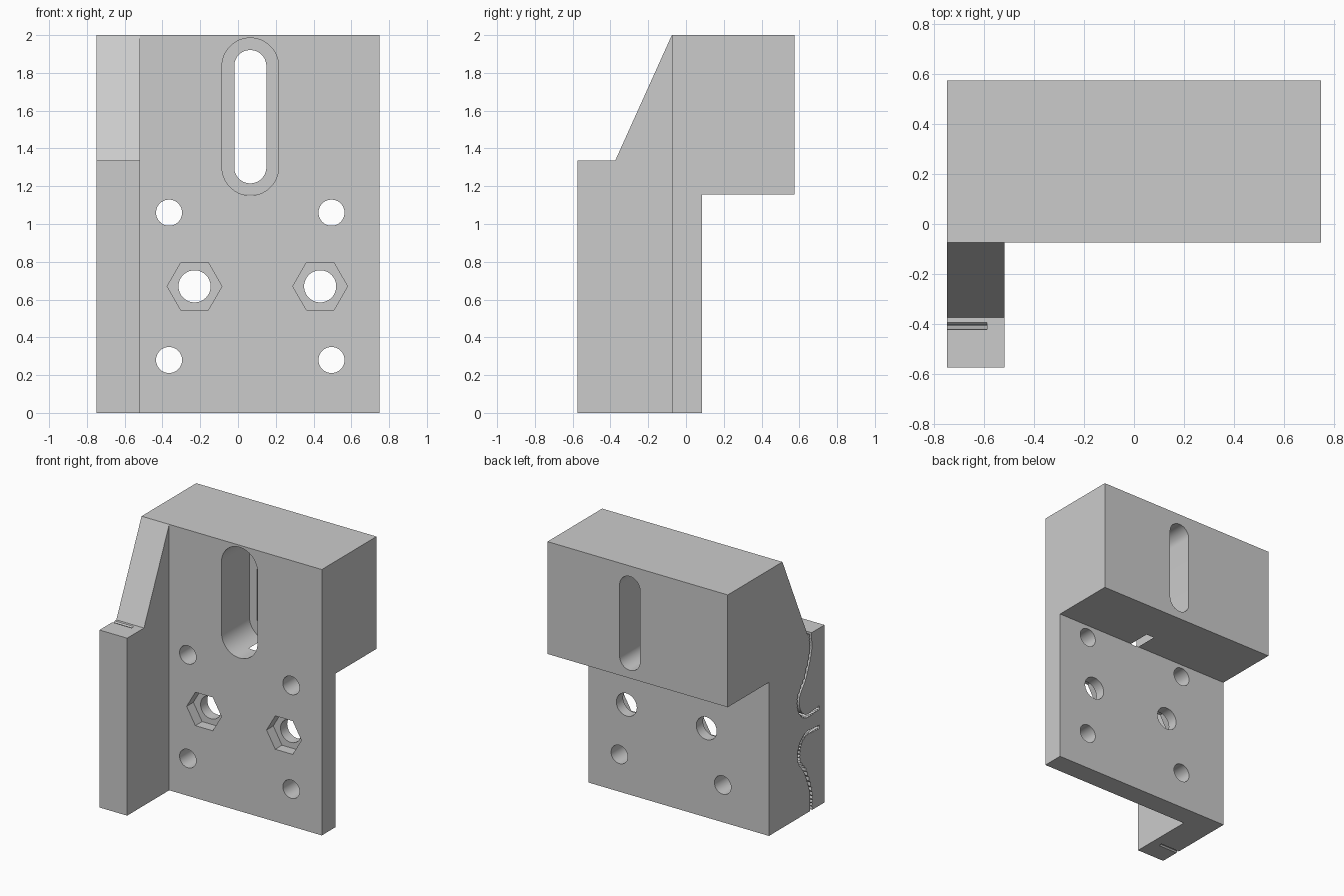
import bpy, bmesh
from math import cos, sin, pi, radians
from mathutils import Vector

cube = bpy.data.objects.get("Cube")
if cube:
    bpy.data.objects.remove(cube, do_unlink=True)

grey = bpy.data.materials.new("plain grey")
grey.use_nodes = True
grey.diffuse_color = (0.6, 0.6, 0.6, 1)
grey.node_tree.nodes["Principled BSDF"].inputs["Base Color"].default_value = (0.6, 0.6, 0.6, 1)


def prism(name, outline, offset):
    """Extrude a closed 3D outline along offset."""
    bm = bmesh.new()
    face = bm.faces.new([bm.verts.new(p) for p in outline])
    moved = bmesh.ops.extrude_face_region(bm, geom=[face])["geom"]
    bmesh.ops.translate(bm, vec=offset, verts=[v for v in moved if isinstance(v, bmesh.types.BMVert)])
    bmesh.ops.recalc_face_normals(bm, faces=bm.faces)
    mesh = bpy.data.meshes.new(name)
    bm.to_mesh(mesh)
    bm.free()
    mesh.materials.append(grey)
    obj = bpy.data.objects.new(name, mesh)
    bpy.context.collection.objects.link(obj)
    return obj


def side_prism(name, yz, x0, x1):
    return prism(name, [(x0, y, z) for y, z in yz], (x1 - x0, 0, 0))


def bore(name, x, z, r, y0, y1, sides=48, half=0):
    """Cutter along y; half stretches the circle into an upright slot."""
    pts = []
    for i in range(sides):
        a = 2 * pi * (i + (0.5 if half else 0)) / sides
        lift = half if sin(a) > 0 else -half
        pts.append((x + r * cos(a), y0, z + r * sin(a) + lift))
    return prism(name, pts, (0, y1 - y0, 0))


def smooth_path(points, steps):
    """Catmull-Rom samples through the points."""
    p = [Vector(q) for q in points]
    p = [2 * p[0] - p[1]] + p + [2 * p[-1] - p[-2]]
    out = []
    for a, b, c, d in zip(p, p[1:], p[2:], p[3:]):
        for k in range(steps):
            t = k / steps
            out.append(0.5 * (2 * b + (c - a) * t + (2 * a - 5 * b + 4 * c - d) * t * t
                              + (3 * b - a - 3 * c + d) * t ** 3))
    return out + [p[-2]]


# Bracket body: one side profile across the full width
bracket = side_prism("bracket_body", [
    (-0.575, 0), (0.085, 0), (0.085, 1.155), (0.575, 1.155),
    (0.575, 2), (-0.075, 2), (-0.375, 1.335), (-0.575, 1.335)], -0.75, 0.75)

# Clear the front so that only the side arm stands forward of the plate
cutters = [side_prism("front_clearance",
                      [(-1, -0.2), (-0.075, -0.2), (-0.075, 2.2), (-1, 2.2)], -0.52, 1)]

# Adjustment slot with a deep pocket in front
cutters.append(bore("slot_pocket", 0.065, 1.568, 0.15, -0.3, 0.255, half=0.267))
cutters.append(bore("slot_through", 0.065, 1.568, 0.085, -0.2, 0.8, half=0.268))

# Four mounting holes
for x in (-0.365, 0.495):
    for z in (0.28, 1.06):
        cutters.append(bore("mounting_hole", x, z, 0.069, -0.3, 0.3))

# Two bolt holes with hexagonal nut recesses
for x in (-0.23, 0.435):
    cutters.append(bore("nut_recess", x, 0.67, 0.145, -0.3, 0.005, sides=6))
    cutters.append(bore("bolt_hole", x, 0.67, 0.085, -0.2, 0.3))

# Toothed belt grooves in the arm's outer face, mirrored about mid height
groove = [(-0.412, 1.4), (-0.412, 1.3), (-0.41, 1.19), (-0.345, 1.02), (-0.27, 0.91),
          (-0.28, 0.8), (-0.35, 0.735), (-0.43, 0.735), (-0.515, 0.74)]
for mirrored in (False, True):
    line = smooth_path([(y, 1.335 - z if mirrored else z) for y, z in groove], 8)
    left, right = [], []
    for i, p in enumerate(line):
        along = (line[min(i + 1, len(line) - 1)] - line[max(i - 1, 0)]).normalized()
        normal = Vector((-along.y, along.x))
        left.append(p + normal * (0.02 if i % 2 else 0.008))
        right.append(p - normal * 0.01)
    cutters.append(side_prism("belt_groove", left + right[::-1], -0.8, -0.59))

# Cut everything, then shade the round walls smooth
bpy.ops.object.select_all(action="DESELECT")
bpy.context.view_layer.objects.active = bracket
bracket.select_set(True)
for cutter in cutters:
    cutter.hide_render = True
    mod = bracket.modifiers.new(cutter.name, "BOOLEAN")
    mod.operation = "DIFFERENCE"
    mod.solver = "EXACT"
    mod.object = cutter
    bpy.ops.object.modifier_apply(modifier=mod.name)
    bpy.data.objects.remove(cutter, do_unlink=True)
bpy.ops.object.shade_smooth_by_angle(angle=radians(30))
